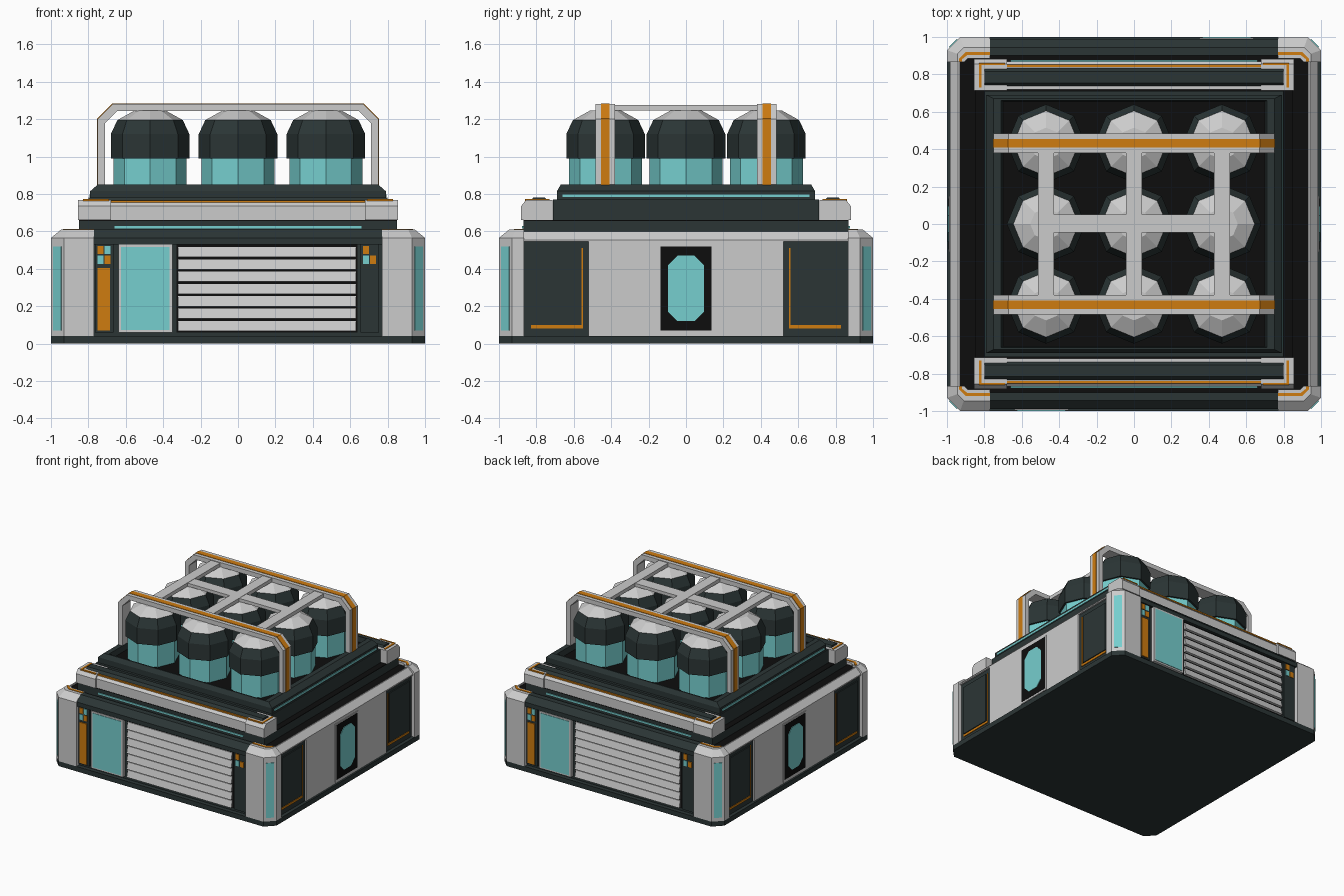
import bpy
import bmesh
import math
from mathutils import Vector

default_cube = bpy.data.objects.get("Cube")
if default_cube:
    bpy.data.objects.remove(default_cube, do_unlink=True)


def material(name, red, green, blue):
    mat = bpy.data.materials.new(name)
    mat.use_nodes = True
    colour = (red, green, blue, 1)
    mat.diffuse_color = colour
    mat.node_tree.nodes["Principled BSDF"].inputs["Base Color"].default_value = colour
    return mat


GREY = material("light grey", .6, .6, .6)
DARK = material("dark slate", .024, .036, .036)
BLACK = material("near black", .004, .004, .004)
CYAN = material("pale cyan", .18, .62, .62)
ORANGE = material("orange", .62, .2, .005)

# Sign pairs: single part, half-turn pair, left/right pair, front/back pair, all four
ONE = [(1, 1)]
TURN = [(1, 1), (-1, -1)]
SIDES = [(1, 1), (-1, 1)]
ENDS = [(1, 1), (1, -1)]
FOUR = SIDES + [(1, -1), (-1, -1)]


def loft(name, mat, loops, copies=ONE, closed=False):
    """Skin a list of equal point loops, repeated with the given x/y signs."""
    bm = bmesh.new()
    for sx, sy in copies:
        rings = [[bm.verts.new((x * sx, y * sy, z)) for x, y, z in loop] for loop in loops]
        pairs = list(zip(rings, rings[1:]))
        if closed:
            pairs.append((rings[-1], rings[0]))
        else:
            bm.faces.new(rings[0])
            bm.faces.new(rings[-1])
        for low, high in pairs:
            for i in range(len(low)):
                j = (i + 1) % len(low)
                bm.faces.new((low[i], low[j], high[j], high[i]))
    bmesh.ops.recalc_face_normals(bm, faces=bm.faces)
    mesh = bpy.data.meshes.new(name)
    bm.to_mesh(mesh)
    bm.free()
    mesh.materials.append(mat)
    ob = bpy.data.objects.new(name, mesh)
    bpy.context.collection.objects.link(ob)
    return ob


def prism(name, mat, points, axis, lo, hi, copies=ONE):
    """Extrude a flat profile along an axis."""
    def place(p, level):
        co = list(p)
        co.insert("xyz".index(axis), level)
        return co
    return loft(name, mat, [[place(p, level) for p in points] for level in (lo, hi)], copies)


def box(name, mat, x, y, z, copies=ONE):
    corners = [(x[0], y[0]), (x[1], y[0]), (x[1], y[1]), (x[0], y[1])]
    return prism(name, mat, corners, "z", z[0], z[1], copies)


def rectangle(half_x, half_y, z):
    return [(-half_x, -half_y, z), (half_x, -half_y, z), (half_x, half_y, z), (-half_x, half_y, z)]


def octagon(half_x, half_y, cut):
    return [(half_x, cut - half_y), (half_x, half_y - cut), (half_x - cut, half_y),
            (cut - half_x, half_y), (-half_x, half_y - cut), (-half_x, cut - half_y),
            (cut - half_x, -half_y), (half_x - cut, -half_y)]


# Base slab, core and roof
prism("base_slab", DARK, octagon(1, 1, .07), "z", 0, .04)
box("body_core", DARK, (-.93, .93), (-.93, .93), (.04, .57))
box("roof_deck", BLACK, (-.935, .935), (-.935, .935), (.57, .59))

# Corner posts with sloped tops, lamps and trim
outer = [(.77, -1), (.93, -1), (1, -.93), (1, -.865)]
shoulder = [(.77, -.945), (.91, -.945), (.945, -.91), (.945, -.865)]
inner = [(.91, -.865), (.89, -.885), (.77, -.885)]
loft("corner_posts", GREY, [[(x, y, z) for x, y in ring + inner] for ring, z in
     ((outer, .04), (outer, .565), (shoulder, .61))], FOUR)
trim = [(.77, -.92), (.9, -.92), (.935, -.885), (.935, -.87),
        (.92, -.87), (.92, -.88), (.892, -.903), (.77, -.903)]
prism("post_trim", ORANGE, trim, "z", .605, .614, FOUR)
lamp = [(.944, -.986), (.986, -.944), (.989, -.947), (.947, -.989)]
prism("post_lamps", CYAN, lamp, "z", .07, .52, FOUR)

# Side walls: centre panel, sloped cornice, dark bays
wall = [(.93, .04), (.985, .04), (.985, .555), (.94, .6), (.93, .6)]
prism("side_centre_panels", GREY, wall, "y", -.52, .52, SIDES)
prism("side_cornices", GREY, [(.93, .545)] + [(.985, .545)] + wall[2:], "y", .52, .865, FOUR)
box("side_bays", DARK, (.93, .972), (.52, .87), (.04, .545), FOUR)
box("bay_panels", DARK, (.97, .98), (.57, .83), (.105, .51), FOUR)
box("bay_upright_trim", ORANGE, (.97, .978), (.55, .558), (.1, .51), FOUR)
box("bay_lower_trim", ORANGE, (.97, .978), (.55, .83), (.082, .1), FOUR)

# Side windows
box("window_frames", GREY, (.98, .99), (-.15, .15), (.055, .53), SIDES)
box("window_backs", BLACK, (.98, .992), (-.137, .137), (.07, .518), SIDES)
pane = [(y, z + .295) for y, z in octagon(.095, .175, .05)]
prism("window_panes", CYAN, pane, "x", .985, .996, SIDES)

# Front and back walls
box("end_walls", DARK, (-.77, .77), (-.965, -.9), (.04, .53), TURN)
lintel = [(-.9, .53), (-.99, .53), (-.99, .565), (-.945, .61), (-.9, .61)]
prism("end_lintels", DARK, lintel, "x", -.77, .77, TURN)
box("door_frames", GREY, (-.64, -.35), (-.995, -.95), (.06, .53), TURN)
box("doors", CYAN, (-.625, -.365), (-.999, -.95), (.073, .517), TURN)
box("louver_backs", BLACK, (-.33, .64), (-.968, -.95), (.06, .53), TURN)
SLATS = 7
pitch = .46 / SLATS
for n in range(SLATS):
    z = .068 + n * pitch
    slat = [(-.94, z), (-.99, z), (-.975, z + .054), (-.94, z + .054)]
    prism("louver_slat", GREY, slat, "x", -.32, .63, TURN)

# Pillars with an accent panel and small indicator lights
for x in (-.715, .705):
    box("pillar", DARK, (x - .05, x + .05), (-.98, -.95), (.06, .53), TURN)
    for column in (0, 1):
        for row in (0, 1):
            left = x - .036 + column * .038
            low = .425 + row * .053
            tone = ORANGE if column != row else CYAN
            if x < 0 or column + row < 2:
                box("indicator", tone, (left, left + .032), (-.986, -.97), (low, low + .045), TURN)
box("pillar_accents", ORANGE, (-.75, -.685), (-.988, -.97), (.07, .405), TURN)

# Stepped upper tiers
box("lower_tier", DARK, (-.85, .85), (-.87, .87), (.58, .655))
box("lower_tier_top", BLACK, (-.85, .85), (-.87, .87), (.655, .66))
box("lower_tier_strips", CYAN, (-.66, .66), (-.876, -.86), (.615, .628), TURN)
box("middle_tier", DARK, (-.8, .8), (-.71, .71), (.66, .77))
loft("platform", DARK, [rectangle(*size) for size in (
    (.79, .69, .76), (.79, .69, .815), (.75, .67, .85), (.71, .66, .85), (.7, .655, .8))])
box("platform_floor", BLACK, (-.7, .7), (-.655, .655), (.8, .806))
box("platform_side_strips", CYAN, (.78, .795), (-.66, .66), (.783, .797), SIDES)

# Bumper beams on the front and back of the tier
beam = [(-.72, .66), (-.868, .66), (-.868, .735), (-.84, .762), (-.72, .762)]
prism("bumper_beams", GREY, beam, "x", -.68, .68, TURN)
block = [(-.715, .66), (-.882, .66), (-.882, .735), (-.855, .768), (-.715, .768)]
prism("bumper_end_blocks", GREY, block, "x", .68, .855, FOUR)
cushion = [(-.735, .76), (-.835, .76), (-.815, .782), (-.755, .782)]
prism("bumper_cushions", DARK, cushion, "x", -.8, .8, TURN)
box("bumper_long_trim", ORANGE, (-.69, .69), (-.852, -.84), (.755, .766), TURN)
box("bumper_corner_trim", ORANGE, (.69, .83), (-.862, -.85), (.762, .772), FOUR)
box("bumper_end_trim", ORANGE, (.815, .83), (-.85, -.73), (.762, .772), FOUR)


# Tanks: eight-sided glass body, dark hood and pale crown
def tank_part(name, mat, profile, cx, cy):
    rings = []
    for radius, z in profile:
        angles = [math.tau * k / 8 for k in range(8)]
        rings.append([Vector((cx + radius * math.cos(a), cy + radius * math.sin(a), z))
                      for a in angles])
    return loft(name, mat, rings)


for cx in (-.47, 0, .47):
    for cy in (-.43, 0, .43):
        tank_part("tank_body", CYAN, [(.195, .8), (.195, 1)], cx, cy)
        tank_part("tank_hood", DARK, [(.21, .99), (.21, 1.12), (.175, 1.195)], cx, cy)
        tank_part("tank_crown", GREY, [(.175, 1.195), (.085, 1.245)], cx, cy)


# Arched rails with an accent stripe, joined by cross bars
def arch(half, top, cut):
    return [(-half, .82), (-half, top - cut), (cut - half, top),
            (half - cut, top), (half, top - cut), (half, .82)]


def arch_band(name, mat, outside, inside, y0, y1):
    profile = [(a, b) for a, b in zip(outside, inside)]
    loops = []
    for (ax, az), (bx, bz) in profile:
        loops.append([(ax, y0, az), (ax, y1, az), (bx, y1, bz), (bx, y0, bz)])
    return loft(name, mat, loops, ENDS)


arch_band("rail_arches", GREY, arch(.75, 1.28, .08), arch(.712, 1.243, .065), .38, .485)
arch_band("rail_stripes", ORANGE, arch(.753, 1.283, .08), arch(.74, 1.27, .075), .41, .455)
for x in (-.47, 0, .47):
    box("cross_bar", GREY, (x - .042, x + .042), (-.39, .39), (1.245, 1.275))
box("centre_bar", GREY, (-.47, .47), (-.045, .05), (1.247, 1.273))
